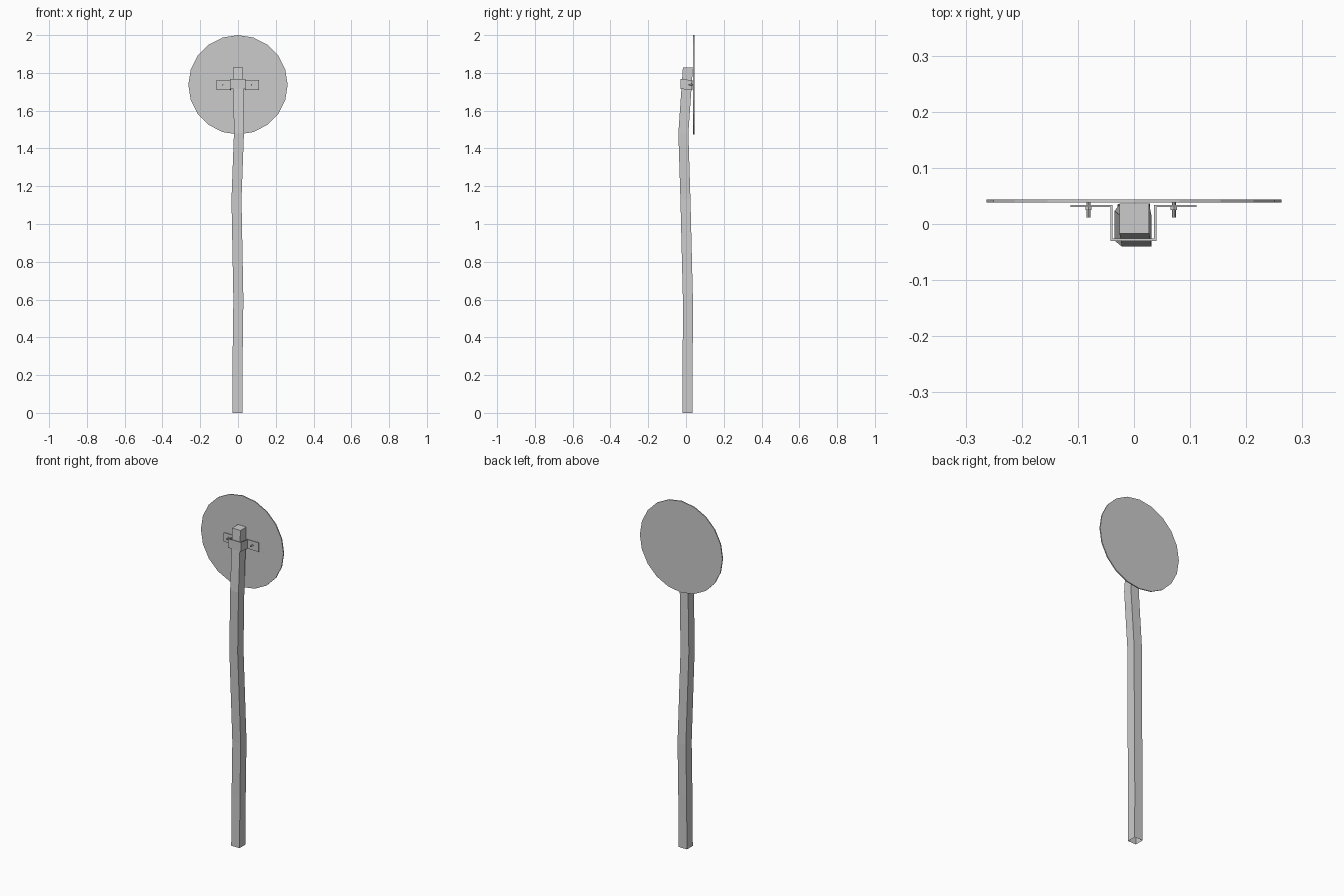
import bpy, bmesh
from math import radians, pi
from mathutils import Matrix, Vector

if "Cube" in bpy.data.objects:
    bpy.data.objects.remove(bpy.data.objects["Cube"])


def add_object(name, bm):
    bmesh.ops.recalc_face_normals(bm, faces=bm.faces)
    mesh = bpy.data.meshes.new(name)
    bm.to_mesh(mesh)
    bm.free()
    obj = bpy.data.objects.new(name, mesh)
    bpy.context.collection.objects.link(obj)
    return obj


def cylinder_y(bm, sides, radius, x, y0, y1, z, phase=0.0):
    """Cylinder running along y between y0 and y1."""
    mat = (Matrix.Translation((x, (y0 + y1) / 2, z))
           @ Matrix.Rotation(pi / 2, 4, 'X') @ Matrix.Rotation(phase, 4, 'Z'))
    bmesh.ops.create_cone(bm, cap_ends=True, segments=sides, radius1=radius,
                          radius2=radius, depth=y1 - y0, matrix=mat)


# Bent square post: open at the foot, capped at the top
path = [(-0.003, 0.007, 0), (-0.002, 0.009, 0.30), (0.002, 0.010, 0.60),
        (-0.008, -0.003, 1.13), (0.005, -0.014, 1.48), (0.0005, 0.010, 1.828)]
half = 0.0265
bm = bmesh.new()
rings = [[bm.verts.new((x + sx * half, y + sy * half, z))
          for sx, sy in ((-1, -1), (1, -1), (1, 1), (-1, 1))] for x, y, z in path]
for low, high in zip(rings, rings[1:]):
    for i in range(4):
        j = (i + 1) % 4
        bm.faces.new((low[i], low[j], high[j], high[i]))
bm.faces.new(rings[-1])
add_object("post", bm)

# Round sign plate
bm = bmesh.new()
cylinder_y(bm, 20, 0.263, 0, 0.038, 0.044, 1.737)
add_object("sign_plate", bm)

# Clamp strap: hat-shaped profile wrapped round the post, extruded upward
t = 0.004
side = [(0.112, 0.030), (0.112, 0.034), (0.037, 0.034), (0.037, -0.026)]
outer = [(0.041, -0.030), (0.041, 0.030)]
profile = side + [(-x, y) for x, y in reversed(side)]
profile += [(-x, y) for x, y in reversed(outer)] + outer
bm = bmesh.new()
face = bm.faces.new([bm.verts.new((x - 0.001, y, 1.709)) for x, y in profile])
ext = bmesh.ops.extrude_face_region(bm, geom=[face])
bmesh.ops.translate(bm, vec=(0, 0, 0.052),
                    verts=[v for v in ext["geom"] if isinstance(v, bmesh.types.BMVert)])
# the strap rises slightly towards the front
for v in bm.verts:
    v.co.z += (0.034 - v.co.y) * 0.1
add_object("clamp_strap", bm)

# Bolts with hexagonal nuts
for name, x in (("left_bolt", -0.081), ("right_bolt", 0.071)):
    bm = bmesh.new()
    cylinder_y(bm, 6, 0.0065, x, 0.025, 0.030, 1.737)
    cylinder_y(bm, 8, 0.0035, x, 0.012, 0.040, 1.737)
    add_object(name, bm)
